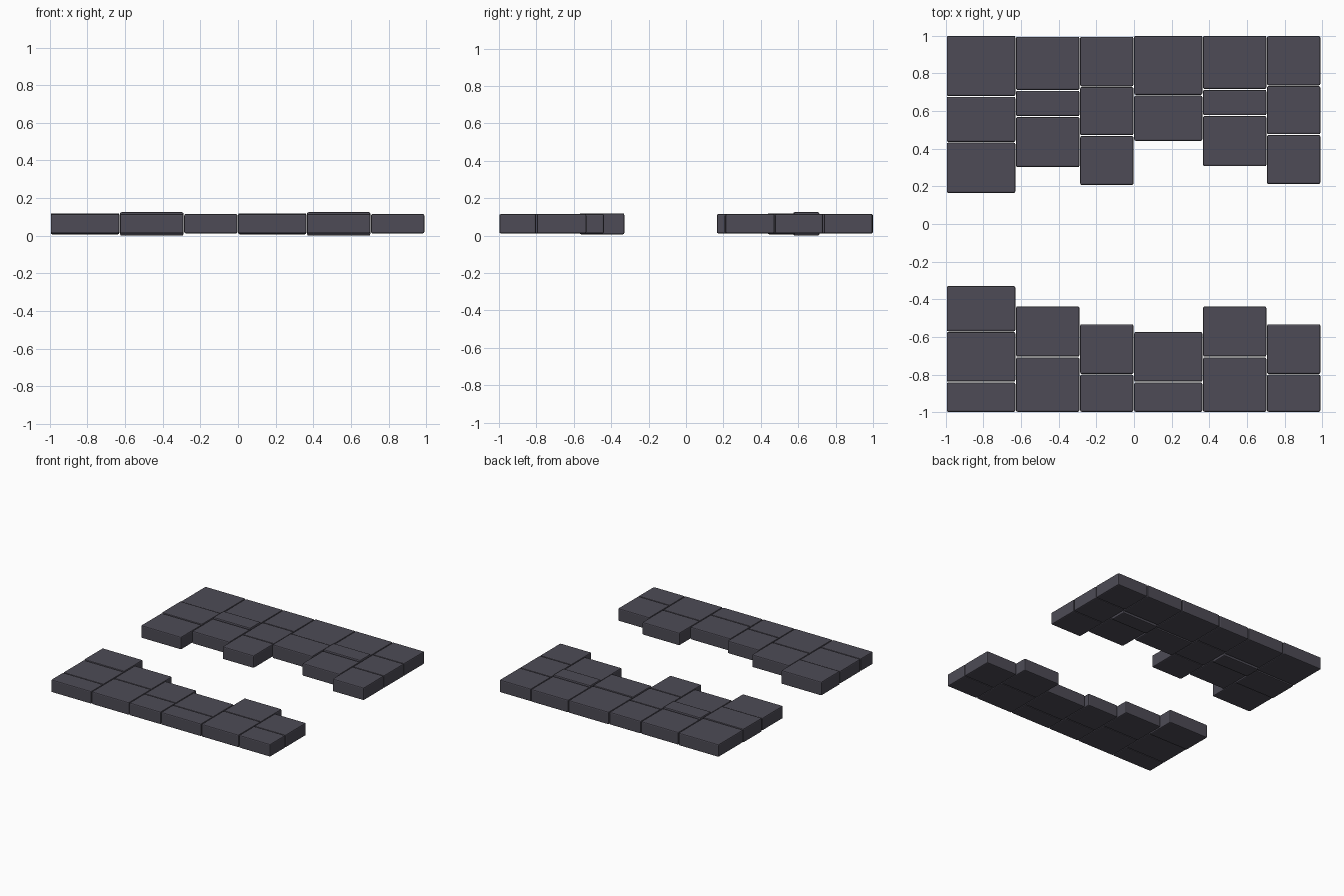
import bpy, bmesh

if "Cube" in bpy.data.objects:
    bpy.data.objects.remove(bpy.data.objects["Cube"])

stone = bpy.data.materials.new("dark_stone")
stone.diffuse_color = (0.075, 0.071, 0.092, 1)
stone.use_nodes = True
stone.node_tree.nodes["Principled BSDF"].inputs["Base Color"].default_value = stone.diffuse_color

GAP = 0.002
# z range of each slab type: regular, thick, thickest
LEVELS = {"r": (0.012, 0.115), "m": (0.007, 0.119), "t": (0.0, 0.125)}


def slab(name, x0, x1, y0, y1, level):
    z0, z1 = LEVELS[level]
    sx, sy, sz = x1 - x0 - 2 * GAP, y1 - y0 - 2 * GAP, z1 - z0
    bm = bmesh.new()
    bmesh.ops.create_cube(bm, size=1)
    bmesh.ops.scale(bm, vec=(sx, sy, sz), verts=bm.verts)
    # worn, softly chipped edges
    bmesh.ops.bevel(bm, geom=bm.edges[:], offset=0.008, segments=2,
                    profile=0.5, affect='EDGES')
    mesh = bpy.data.meshes.new(name)
    bm.to_mesh(mesh)
    bm.free()
    mesh.materials.append(stone)
    ob = bpy.data.objects.new(name, mesh)
    ob.location = ((x0 + x1) / 2, (y0 + y1) / 2, (z0 + z1) / 2)
    bpy.context.collection.objects.link(ob)


columns = [-0.997, -0.629, -0.288, -0.001, 0.365, 0.705, 0.992]

# joint positions along y, and slab type between each pair
back_rows = [
    ([1.002, 0.678, 0.434, 0.163], "rmr"),
    ([0.997, 0.710, 0.571, 0.300], "rtr"),
    ([0.997, 0.730, 0.470, 0.205], "rrr"),
    ([1.002, 0.684, 0.440], "rm"),
    ([1.002, 0.715, 0.576, 0.305], "rtr"),
    ([1.000, 0.735, 0.475, 0.210], "rrr"),
]
front_rows = [
    ([-0.328, -0.572, -0.840, -1.0], "mrr"),
    ([-0.436, -0.707, -1.0], "rr"),
    ([-0.531, -0.799, -1.0], "rr"),
    ([-0.572, -0.840, -1.0], "rr"),
    ([-0.436, -0.707, -1.0], "rr"),
    ([-0.531, -0.799, -1.0], "rr"),
]

# paving slabs of the two separate strips
for side, rows in (("back", back_rows), ("front", front_rows)):
    for c, (joints, levels) in enumerate(rows):
        for r, level in enumerate(levels):
            slab(f"{side}_paving_slab_{c + 1}_{r + 1}", columns[c], columns[c + 1],
                 joints[r + 1], joints[r], level)
